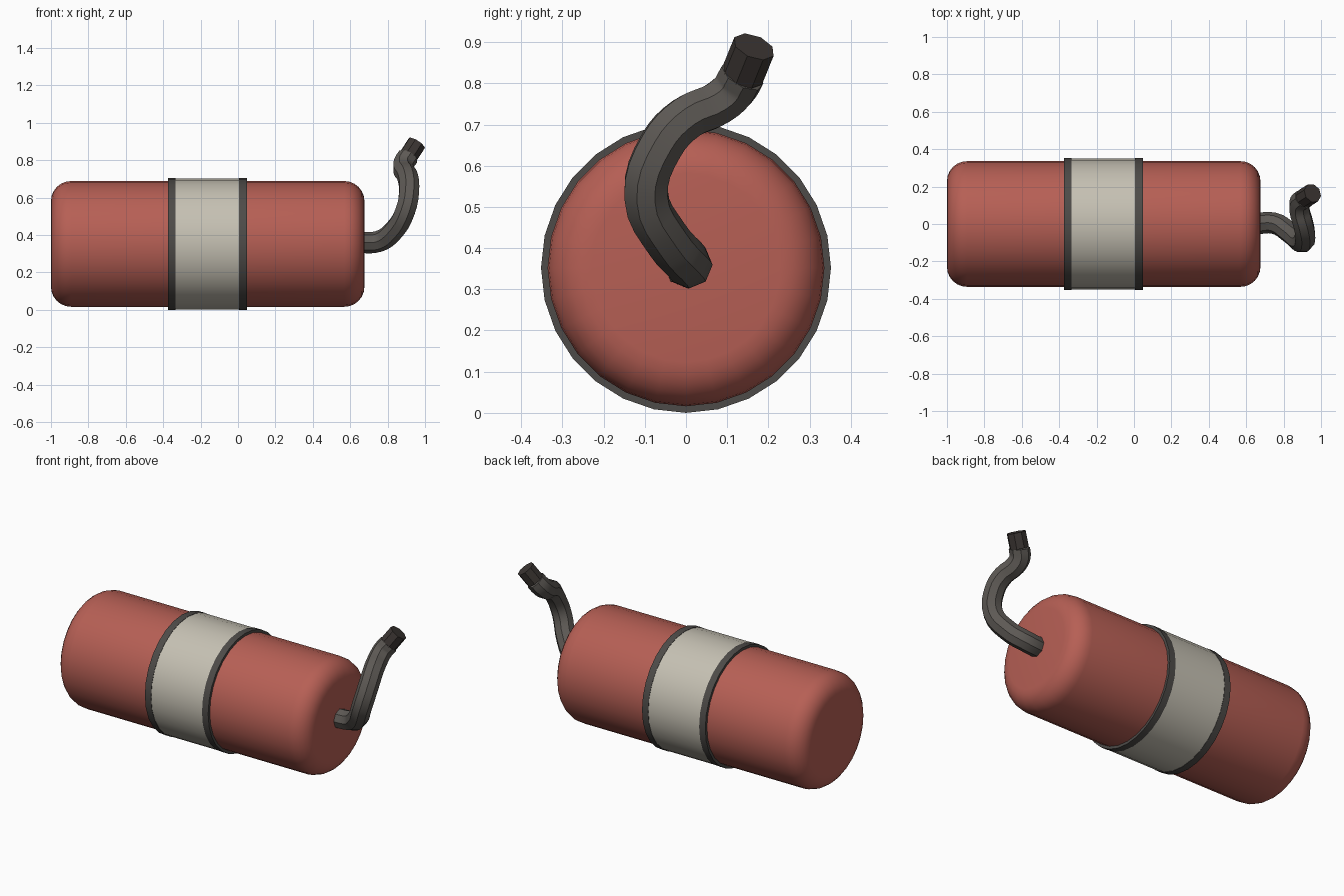
import bpy, bmesh
from math import sin, cos, pi, radians
from mathutils import Matrix, Vector

if "Cube" in bpy.data.objects:
    bpy.data.objects.remove(bpy.data.objects["Cube"])

AXIS_Z = 0.352
SIDES = 28


def material(name, rgb):
    m = bpy.data.materials.new(name)
    m.diffuse_color = (*rgb, 1)
    m.use_nodes = True
    m.node_tree.nodes["Principled BSDF"].inputs["Base Color"].default_value = m.diffuse_color
    return m


RED = material("red_paper", (0.47, 0.115, 0.09))
CREAM = material("cream_label", (0.56, 0.53, 0.45))
EDGE = material("dark_edge", (0.075, 0.07, 0.065))
CORD = material("fuse_cord", (0.11, 0.10, 0.09))
CHAR = material("charred_tip", (0.045, 0.037, 0.033))


def smooth(ob):
    bpy.ops.object.select_all(action='DESELECT')
    ob.select_set(True)
    bpy.context.view_layer.objects.active = ob
    bpy.ops.object.shade_smooth_by_angle(angle=radians(35))


def lathe(name, profile, mat):
    """Revolve (x, radius) points about the stick's axis, with flat end caps."""
    bm = bmesh.new()
    rings = [[bm.verts.new((x, r * sin(2 * pi * i / SIDES), AXIS_Z + r * cos(2 * pi * i / SIDES)))
              for i in range(SIDES)] for x, r in profile]
    for a, b in zip(rings, rings[1:]):
        for i in range(SIDES):
            j = (i + 1) % SIDES
            bm.faces.new((a[i], a[j], b[j], b[i]))
    bm.faces.new(rings[0])
    bm.faces.new(rings[-1])
    bmesh.ops.recalc_face_normals(bm, faces=bm.faces)
    me = bpy.data.meshes.new(name)
    bm.to_mesh(me)
    bm.free()
    me.materials.append(mat)
    ob = bpy.data.objects.new(name, me)
    bpy.context.collection.objects.link(ob)
    smooth(ob)
    return ob


def tube(name, points, radius, mat):
    """Octagonal tube along a smooth path, turned into a mesh."""
    cu = bpy.data.curves.new(name, 'CURVE')
    cu.dimensions = '3D'
    cu.bevel_depth = radius
    cu.bevel_resolution = 2
    cu.resolution_u = 4
    cu.use_fill_caps = True
    sp = cu.splines.new('BEZIER')
    sp.bezier_points.add(len(points) - 1)
    for bp, p in zip(sp.bezier_points, points):
        bp.co = p
        bp.handle_left_type = bp.handle_right_type = 'AUTO'
    cu.materials.append(mat)
    ob = bpy.data.objects.new(name, cu)
    bpy.context.collection.objects.link(ob)
    bpy.ops.object.select_all(action='DESELECT')
    ob.select_set(True)
    bpy.context.view_layer.objects.active = ob
    bpy.ops.object.convert(target='MESH')
    smooth(bpy.context.view_layer.objects.active)


# Stick body with rounded rims
X0, X1, R, B, N = -1.0, 0.676, 0.336, 0.107, 6
arc = [(B * (1 - cos(k * pi / 2 / N)), R - B + B * sin(k * pi / 2 / N)) for k in range(N + 1)]
lathe("stick_body", [(X0 + d, r) for d, r in arc] + [(X1 - d, r) for d, r in reversed(arc)], RED)

# Wrapped label with a dark border at each end
lathe("label_band", [(-0.335, 0.350), (0.006, 0.350)], CREAM)
for name, x in (("label_border_left", -0.375), ("label_border_right", 0.006)):
    lathe(name, [(x, 0.352), (x + 0.041, 0.352)], EDGE)

# Bent fuse and its burnt end
fuse_end = (0.91, 0.137, 0.82)
tube("fuse", [(0.64, 0, 0.36), (0.75, 0.004, 0.365), (0.83, -0.045, 0.42),
              (0.895, -0.097, 0.53), (0.915, -0.06, 0.65), (0.905, 0.0, 0.715),
              (0.885, 0.075, 0.75), (0.887, 0.115, 0.783), fuse_end], 0.057, CORD)
tube("fuse_tip", [fuse_end, (0.955, 0.165, 0.889)], 0.053, CHAR)
